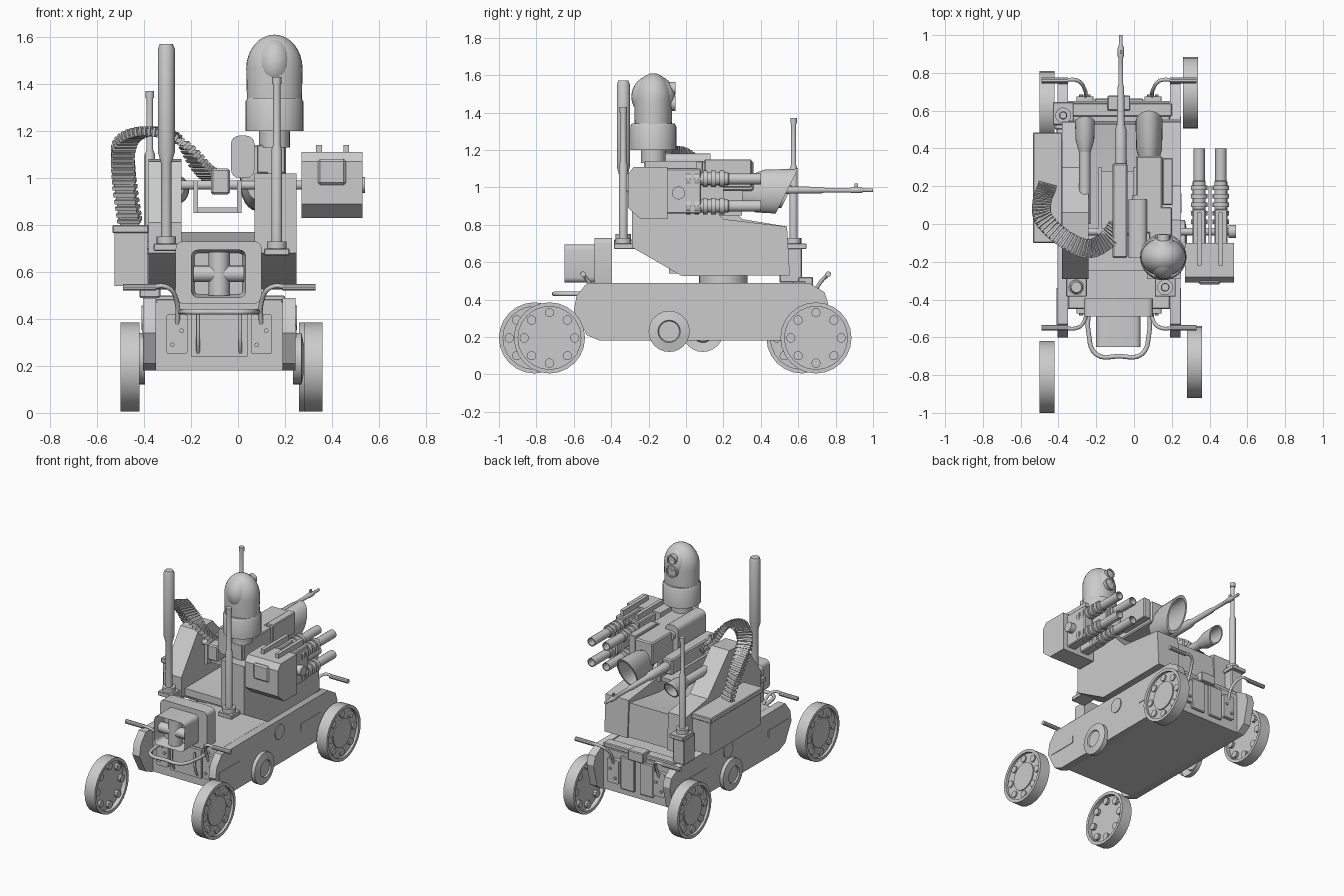
import bpy, bmesh, math
from mathutils import Vector, Matrix

cube = bpy.data.objects.get("Cube")
if cube:
    bpy.data.objects.remove(cube, do_unlink=True)

MID = -0.08  # centre line of the chassis
X, Y, Z = Vector((1, 0, 0)), Vector((0, 1, 0)), Vector((0, 0, 1))
made = []


def finish(name, bm):
    bmesh.ops.recalc_face_normals(bm, faces=bm.faces[:])
    mesh = bpy.data.meshes.new(name)
    bm.to_mesh(mesh)
    bm.free()
    ob = bpy.data.objects.new(name, mesh)
    bpy.context.collection.objects.link(ob)
    made.append(ob)
    return ob


def box(name, x, y, z, bevel=0.0, round_y=0.0, recess=0.0):
    """Box from (min, max) ranges; round_y rounds the edges along y, recess sinks the front."""
    bm = bmesh.new()
    mid = [(a + b) / 2 for a, b in (x, y, z)]
    size = [b - a for a, b in (x, y, z)]
    bmesh.ops.create_cube(bm, size=1, matrix=Matrix.Translation(mid) @ Matrix.Diagonal((*size, 1)))
    if round_y:
        edges = [e for e in bm.edges if abs((e.verts[0].co - e.verts[1].co).normalized().y) > 0.9]
        bmesh.ops.bevel(bm, geom=edges, offset=round_y, segments=4, profile=0.5, affect='EDGES')
    if bevel:
        bmesh.ops.bevel(bm, geom=bm.edges[:], offset=bevel, segments=1, affect='EDGES')
    if recess:
        bm.normal_update()
        face = min(bm.faces, key=lambda f: f.calc_center_median().y)
        bmesh.ops.inset_region(bm, faces=[face], thickness=0.015)
        bmesh.ops.translate(bm, verts=face.verts[:], vec=Y * recess)
    return finish(name, bm)


def lathe(name, loc, axis, pts, segs=20):
    """Revolve (radius, height) points about an axis."""
    bm = bmesh.new()
    verts = [bm.verts.new((r, 0, h)) for r, h in pts]
    edges = [bm.edges.new(p) for p in zip(verts, verts[1:])]
    bmesh.ops.spin(bm, geom=verts + edges, cent=(0, 0, 0), axis=Z, angle=math.tau, steps=segs)
    bmesh.ops.remove_doubles(bm, verts=bm.verts[:], dist=0.0005)
    rot = Vector(axis).to_track_quat('Z', 'Y').to_matrix().to_4x4()
    bm.transform(Matrix.Translation(loc) @ rot)
    return finish(name, bm)


def rod(name, loc, axis, r, length, segs=16):
    return lathe(name, loc, axis, [(0, 0), (r, 0), (r, length), (0, length)], segs)


def slab(name, pts, x0, x1):
    """Extrude a (y, z) outline from x0 to x1."""
    bm = bmesh.new()
    face = bm.faces.new([bm.verts.new((x0, y, z)) for y, z in pts])
    ext = bmesh.ops.extrude_face_region(bm, geom=[face])
    bmesh.ops.translate(bm, vec=X * (x1 - x0), verts=[v for v in ext['geom'] if isinstance(v, bmesh.types.BMVert)])
    return finish(name, bm)


def tube(name, pts, r):
    cu = bpy.data.curves.new(name, 'CURVE')
    cu.dimensions, cu.bevel_depth, cu.bevel_resolution, cu.use_fill_caps = '3D', r, 2, True
    sp = cu.splines.new('BEZIER')
    sp.bezier_points.add(len(pts) - 1)
    for bp, p in zip(sp.bezier_points, pts):
        bp.co = p
        bp.handle_left_type = bp.handle_right_type = 'AUTO'
    sp.resolution_u = 5
    ob = bpy.data.objects.new(name, cu)
    bpy.context.collection.objects.link(ob)


# Road wheels, each with eight lugs
RIM = [(0, .03), (.1, .03), (.1, .022), (.168, .022), (.168, .04), (.19, .04),
       (.19, -.04), (.168, -.04), (.168, -.01), (0, -.01)]
for label, x, y, side in (("front_left", .32, -.73, 1), ("rear_left", .30, .695, 1),
                          ("front_right", -.46, -.81, -1), ("rear_right", -.46, .62, -1)):
    c = Vector((x, y, .195))
    lathe(label + "_wheel", c, X * side, RIM, 24)
    for k in range(8):
        a = k * math.tau / 8
        spot = c + Vector((-.03 * side, .135 * math.cos(a), .135 * math.sin(a)))
        rod(label + "_wheel_lug", spot, X * side, .025, .062, 10)

# Chassis
box("hull", (MID - .27, MID + .27), (-.45, .65), (.18, .47))
box("deck", (MID - .27, MID + .27), (-.45, .62), (.44, .485), .005)
SIDE = [(-.6, .34), (-.585, .42), (-.53, .488), (.66, .488), (.74, .44), (.76, .38),
        (.72, .22), (.66, .18), (-.46, .18), (-.53, .21)]
for s, label, roller_y in ((1, "left", -.09), (-1, "right", .09)):
    slab(label + "_side_plate", SIDE, MID + s * .27, MID + s * .325)
    face = MID + s * .325
    lathe(label + "_roller", (face, roller_y, .23), X * s,
          [(.11, -.01), (.11, .025), (.06, .035), (.055, .025), (0, .025)], 24)
    rod(label + "_side_cap", (face, .11, .405), X * s, .052, .006)
    for y in (-.45, .46):
        box(label + "_side_strip", sorted((face, face + s * .004)), (y - .11, y + .11), (.32, .37))
    # Grab arms and their brackets
    for end, y0, y1, zb, zt in (("front", -.46, -.55, .42, .535), ("rear", .66, .76, .43, .535)):
        bx = MID + s * .18
        box(end + "_bracket", (bx - .045, bx + .045), sorted((y0 - .015, y0 + .015)), (.25, .42), 0, .012)
        tube(end + "_arm", [(bx, y0, zb - .06), (bx, (y0 + y1) / 2, zb + .05),
                            (bx + s * .04, y1, zt), (bx + s * .12, y1, zt)], .01)
        rod(end + "_grip", (bx + s * .09, y1, zt), X * s, .015, .14, 10)
        for dx, z in ((-.02, .29), (.02, .35)):
            rod(end + "_bolt", (bx + dx, y0 - math.copysign(.01, -y0), z), Y * math.copysign(1, y0), .01, .015, 8)
    box("rear_hatch", sorted((MID + s * .02, MID + s * .13)), (.64, .665), (.22, .45), .006)
    tube("bumper_hoop", [(MID + s * .09, -.46, .25), (MID + s * .09, -.49, .3), (MID + s * .09, -.5, .43)], .008)
box("front_panel", (MID - .12, MID + .12), (-.47, -.44), (.24, .44))
box("rear_ledge", (MID - .28, MID + .28), (.57, .64), (.47, .5), .005)
box("rear_latch", (MID - .06, MID + .06), (.6, .68), (.45, .52), .005)
tube("bumper_loop", [(MID - .16, -.44, .43), (MID - .16, -.58, .43), (MID - .12, -.69, .43), (MID, -.7, .43),
                     (MID + .12, -.69, .43), (MID + .16, -.58, .43), (MID + .16, -.44, .43)], .012)

# Forward sensor housing
box("sensor_plate", (-.265, .1), (-.49, -.395), (.465, .73), 0, .03)
box("sensor_housing", (-.2, .035), (-.65, -.48), (.49, .695), 0, .03, .09)
rod("sensor_roller", (-.19, -.59, .592), X, .035, .215)
rod("sensor_column", (MID, -.585, .5), Z, .045, .185)

# Turret
rod("turret_ring", (MID, .2, .47), Z, .13, .07, 28)
LOW = [(.54, .79), (.555, .53), (-.02, .525), (-.29, .68)]
slab("left_turret_arm", [(-.29, 1.02), (.02, 1.02), (.2, .83)] + LOW, .07, .25)
slab("right_turret_arm", [(-.29, .81), (-.1, 1.07), (.06, 1.08), (.3, .83)] + LOW, -.38, -.24)
slab("turret_tray", [(-.25, .72), (.2, .72), (.53, .77), (.545, .535), (-.02, .53), (-.25, .67)], -.24, .07)
box("ammo_box", (-.525, -.385), (-.09, .48), (.54, .77))
box("ammo_lid", (-.535, -.38), (-.1, .485), (.765, .8), .005)

# Feed chute of overlapping links
PATH = [Vector(p) for p in ((-.45, .3, .7), (-.46, .2, .81), (-.485, .13, 1.0), (-.48, .03, 1.15),
                            (-.38, -.07, 1.2), (-.25, -.13, 1.16), (-.15, -.09, 1.04), (-.08, .0, .99), (-.05, .05, .98))]
samples = []
for a, b, c, d in zip(PATH, PATH[1:], PATH[2:], PATH[3:]):
    for k in range(7):
        t = k / 7
        samples.append(.5 * (2 * b + (c - a) * t + (2 * a - 5 * b + 4 * c - d) * t * t + (3 * b - a - 3 * c + d) * t ** 3))
bm = bmesh.new()
for p, q in zip(samples, samples[1:]):
    along = (q - p).normalized()
    wide = along.cross(Z).normalized()
    frame = Matrix((wide, along, wide.cross(along))).transposed().to_4x4()
    step = (q - p).length
    for size in ((.1, step * .55, .04), (.085, step * 1.4, .022)):
        bmesh.ops.create_cube(bm, size=1, matrix=Matrix.Translation((p + q) / 2) @ frame @ Matrix.Diagonal((*size, 1)))
finish("feed_chute", bm)

# Masts on bracketed feet: radius and height steps
for name, x, y, base, steps in (
        ("right_mast", -.305, -.335, .72, [(.022, .72), (.022, 1.06), (.036, 1.11), (.036, 1.55), (.028, 1.57)]),
        ("left_mast", .165, -.335, .7, [(.023, .7), (.023, 1.12), (.016, 1.14), (.016, 1.4), (.02, 1.4), (.02, 1.43)]),
        ("rear_mast", -.375, .575, .7, [(.022, .7), (.022, 1.1), (.014, 1.12), (.014, 1.34), (.018, 1.34), (.018, 1.37)])):
    lathe(name, (x, y, 0), Z, [(0, base)] + steps + [(0, steps[-1][1])], 14)
    rod(name + "_foot", (x, y, base - .01), Z, .042, .04)
    box(name + "_bracket", (x - .055, x + .055), (y - .05, y + .07), (base - .03, base), .004)
box("rear_mast_stand", (-.42, -.33), (.5, .62), (.49, .68), .006)

# Camera head
CX, CY = .155, -.175
box("camera_post", (CX - .03, CX + .03), (CY - .05, CY + .05), (1.0, 1.15))
rod("camera_neck", (CX, CY, 1.13), Z, .066, .08, 24)
lathe("camera_base", (CX, CY, 0), Z, [(0, 1.2), (.123, 1.2), (.123, 1.325), (.115, 1.34), (0, 1.34)], 32)
arc = [(.12 * math.cos(k * math.pi / 16), 1.465 + .145 * math.sin(k * math.pi / 16)) for k in range(9)]
dome = lathe("camera_shell", (0, 0, 0), Z, [(0, 1.335), (.117, 1.335)] + arc, 32)
dome.data.transform(Matrix.Translation((CX, CY, 0)) @ Matrix.Diagonal((1, .85, 1, 1)))
ball = [(.117 * math.sin(k * math.pi / 14), -.117 * math.cos(k * math.pi / 14)) for k in range(15)]
lathe("camera_ball", (CX, CY, 1.485), X, [(r * 1.0, h * .72) for r, h in ball], 32)
for dz, r in ((.045, .034), (-.035, .042)):
    lathe("camera_lens", (CX, CY + .07, 1.485 + dz), Y, [(r, 0), (r, .05), (r * .8, .05), (r * .8, .04), (0, .04)])

# Trunnion and cradle
rod("trunnion", (-.25, -.04, .97), X, .02, .79)
rod("trunnion_cap", (.5, -.04, .97), X, .035, .04)
box("cradle_floor", (-.18, .01), (-.06, .28), (.85, .875))
for x in (-.19, -.005):
    box("cradle_cheek", (x, x + .02), (-.1, .3), (.85, .99))

# Main gun
box("gun_receiver", (-.115, -.035), (-.18, .32), (.93, 1.04), .008)
lathe("gun_barrel", (-.07, 0, .985), Y, [(0, .3), (.032, .3), (.03, .5), (.02, .53), (.018, .72), (.013, .74),
                                         (.013, .88), (.017, .89), (.017, .93), (.01, .95), (.01, 1), (0, 1)], 14)
box("gun_sight", (-.075, -.065), (.9, .92), (.99, 1.02))
box("sight_body", (-.03, .07), (-.18, .13), (1.0, 1.18), 0, .035)
rod("sight_lens", (.02, .13, 1.11), Y, .03, .02)

# Twin pairs of launch tubes
slab("launcher_breech", [(-.31, .89), (-.31, 1.07), (-.28, 1.11), (-.1, 1.11), (-.1, .83), (-.24, .83)], .27, .53)
box("breech_cap", (.34, .46), (-.32, -.2), (.97, 1.08), .01)
TUBE = [(0, -.12), (.03, -.12), (.03, .0)]
for k in range(5):
    y = k * .045
    TUBE += [(.044, y), (.044, y + .025), (.034, y + .025), (.034, y + .045)]
TUBE += [(.03, .23), (.03, .4), (.024, .4), (.024, .2), (0, .2)]
for x in (.345, .46):
    for z in (.9, 1.045):
        lathe("launch_tube", (x, 0, z), Y, TUBE, 16)
    box("tube_yoke", (x - .035, x + .035), (-.12, .08), (.86, 1.1), .006)
    box("tube_rail", (x - .012, x + .012), (-.22, .06), (1.1, 1.14))
box("launcher_spine", (.395, .41), (-.25, .2), (.9, 1.05))

# Upper housings beside the gun
box("upper_housing", (.01, .15), (-.05, .36), (.98, 1.14), .008)
box("upper_lid", (.08, .2), (-.22, .09), (1.02, 1.14), .005)
box("side_housing", (.15, .205), (.1, .35), (1.0, 1.15), .005)


def hood(name, loc, rx, rz, length, rake):
    """Hollow tapered tube with a raked mouth."""
    ob = lathe(name, (0, 0, 0), Y, [(0, 0), (.6, 0), (.95, .4), (1, 1), (.85, 1), (.8, .3), (0, .3)], 24)
    for v in ob.data.vertices:
        x, y, z = v.co
        v.co = Vector(loc) + Vector((x * rx, y * length + rake * z * y, z * rz))


hood("lamp_hood", (.08, .3, .98), .072, .12, .24, .06)
hood("small_lamp_hood", (-.26, .38, .95), .052, .06, .16, .03)
rod("small_lamp_body", (-.26, .0, .95), Y, .03, .4)

# Smooth round parts, keep corners crisp
bpy.ops.object.select_all(action='DESELECT')
for ob in made:
    ob.select_set(True)
bpy.context.view_layer.objects.active = made[0]
bpy.ops.object.shade_smooth_by_angle(angle=math.radians(32))
